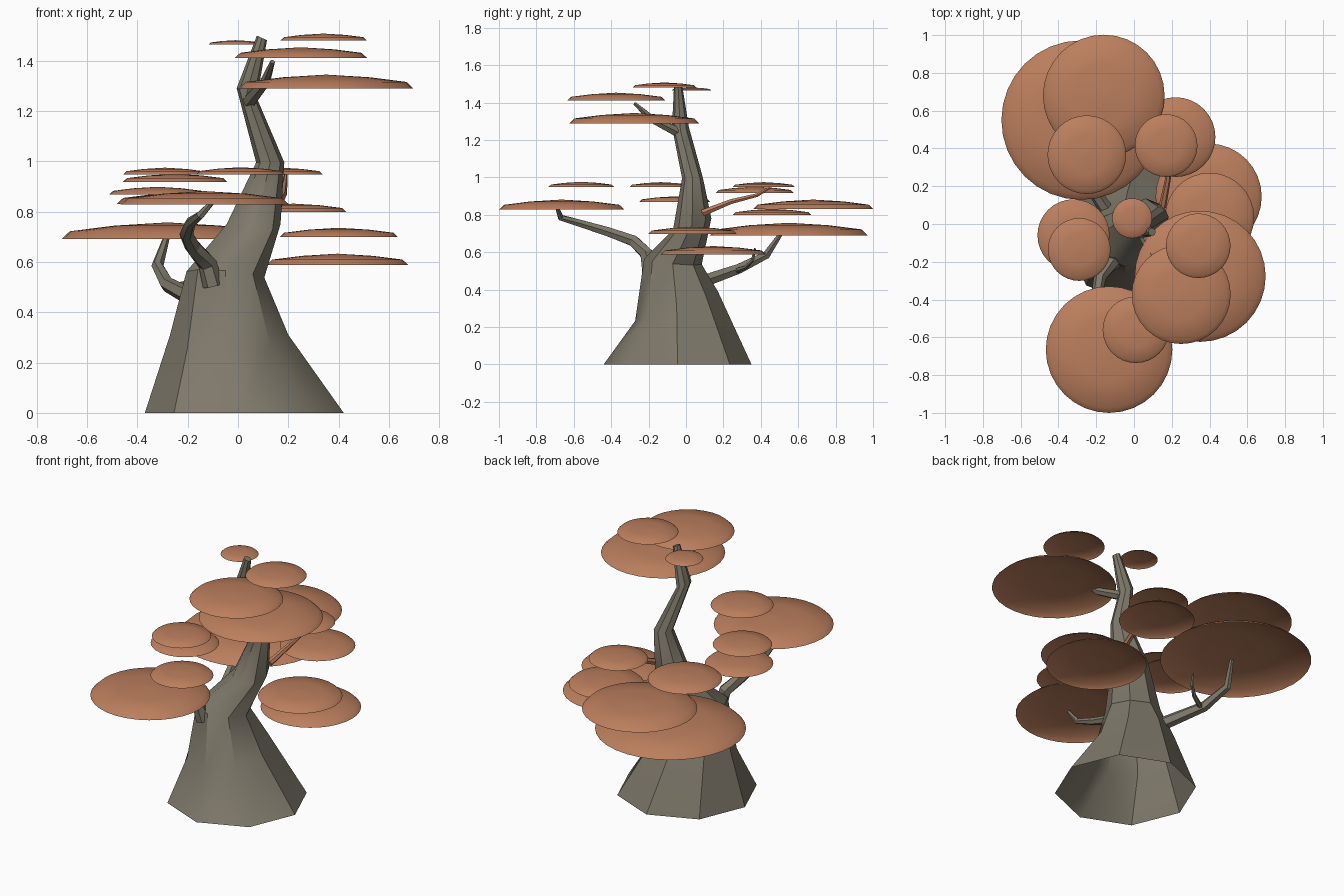
import bpy, bmesh
from math import cos, sin, tau, radians
from mathutils import Vector


def material(name, col):
    m = bpy.data.materials.new(name)
    m.diffuse_color = (*col, 1)
    return m


bark = material("bark", (0.21, 0.19, 0.145))
leaf = material("leaf", (0.50, 0.21, 0.11))


def loft(name, rings, mat, smooth, open_base=False):
    """Skin a list of vertex rings, cap the end and optionally the base."""
    bm = bmesh.new()
    vs = [[bm.verts.new(p) for p in ring] for ring in rings]
    n = len(vs[0])
    for a, b in zip(vs, vs[1:]):
        for i in range(n):
            j = (i + 1) % n
            bm.faces.new((a[i], a[j], b[j], b[i]))
    if not open_base:
        bm.faces.new(vs[0][::-1])
    bm.faces.new(vs[-1])
    me = bpy.data.meshes.new(name)
    bm.to_mesh(me)
    bm.free()
    me.materials.append(mat)
    ob = bpy.data.objects.new(name, me)
    bpy.context.collection.objects.link(ob)
    bpy.context.view_layer.objects.active = ob
    ob.select_set(True)
    bpy.ops.object.shade_smooth_by_angle(angle=radians(smooth))
    ob.select_set(False)


def ring(center, normal, r, sides):
    n = Vector(normal).normalized()
    u = Vector((1, 0, 0))
    u = (u - n * u.dot(n)).normalized()
    v = n.cross(u)
    c = Vector(center)
    return [c + r * (cos(tau * i / sides) * u + sin(tau * i / sides) * v) for i in range(sides)]


# trunk, hollow underneath: ring centre, ring normal, radius
trunk = [((0.025, -0.045, 0), (0, 0, 1), 0.395),
         ((-0.035, -0.05, 0.31), (0, -0.35, 1), 0.235),
         ((-0.05, -0.07, 0.55), (0.08, 0.1, 1), 0.155),
         ((0.062, 0.033, 0.75), (0.0, -0.3, 1), 0.107),
         ((0.128, 0.035, 0.995), (0, 0, 1), 0.056),
         ((0.035, -0.03, 1.27), (0.5, 0, 1), 0.045),
         ((0.095, -0.042, 1.49), (0.45, 0, 1), 0.022)]
loft("trunk", [ring(c, n, r, 8) for c, n, r in trunk], bark, 36, True)


# branches: x, y, z, radius along the path
def branch(name, pts, mat=bark, sides=6):
    ps = [Vector(p[:3]) for p in pts]
    rings = []
    for i, p in enumerate(ps):
        t = Vector()
        if i:
            t += (p - ps[i - 1]).normalized()
        if i < len(ps) - 1:
            t += (ps[i + 1] - p).normalized()
        rings.append(ring(p, t, pts[i][3], sides))
    loft(name, rings, mat, 30)


branch("back_branch", [(-0.15, 0.08, 0.44, 0.038), (-0.28, 0.28, 0.51, 0.03),
                       (-0.32, 0.43, 0.585, 0.024), (-0.28, 0.515, 0.71, 0.012)])
branch("back_twig", [(-0.26, 0.27, 0.50, 0.015), (-0.17, 0.32, 0.52, 0.012),
                     (-0.125, 0.355, 0.555, 0.01), (-0.12, 0.37, 0.62, 0.006)])
branch("front_branch", [(-0.10, -0.2, 0.505, 0.04), (-0.12, -0.21, 0.59, 0.038),
                        (-0.18, -0.28, 0.66, 0.033), (-0.205, -0.42, 0.71, 0.028),
                        (-0.19, -0.57, 0.755, 0.022), (-0.15, -0.67, 0.785, 0.017),
                        (-0.10, -0.69, 0.84, 0.010)])
branch("upper_branch", [(0.045, -0.04, 1.24, 0.03), (0.105, -0.18, 1.31, 0.022),
                        (0.137, -0.275, 1.395, 0.01)])
branch("side_branch", [(0.15, 0.09, 0.81, 0.02), (0.18, 0.24, 0.87, 0.015),
                       (0.185, 0.38, 0.905, 0.011), (0.19, 0.45, 0.945, 0.007)], leaf)

# foliage pads, hollow underneath: x, y, underside z, radius
pads = [(-0.28, 0.55, 0.69, 0.422), (-0.16, 0.68, 0.83, 0.322), (-0.25, 0.367, 0.917, 0.208),
        (0.22, 0.46, 0.798, 0.211), (0.17, 0.415, 0.948, 0.166), (0.395, 0.145, 0.588, 0.281),
        (0.40, 0.035, 0.698, 0.236), (0.35, -0.277, 1.289, 0.347), (0.25, -0.373, 1.411, 0.262),
        (0.34, -0.115, 1.48, 0.171), (-0.01, 0.03, 1.464, 0.106), (-0.32, -0.06, 0.868, 0.191),
        (-0.29, -0.135, 0.948, 0.166), (-0.132, -0.665, 0.828, 0.335), (0.01, -0.56, 0.948, 0.176)]
profile = [(1, 0), (0.92, 0.075), (0.5, 0.128), (0.01, 0.158)]
for k, (x, y, z, r) in enumerate(pads):
    loft(f"foliage_pad_{k + 1}",
         [ring((x, y, z + h * r), (0, 0, 1), s * r, 32) for s, h in profile], leaf, 60, True)
